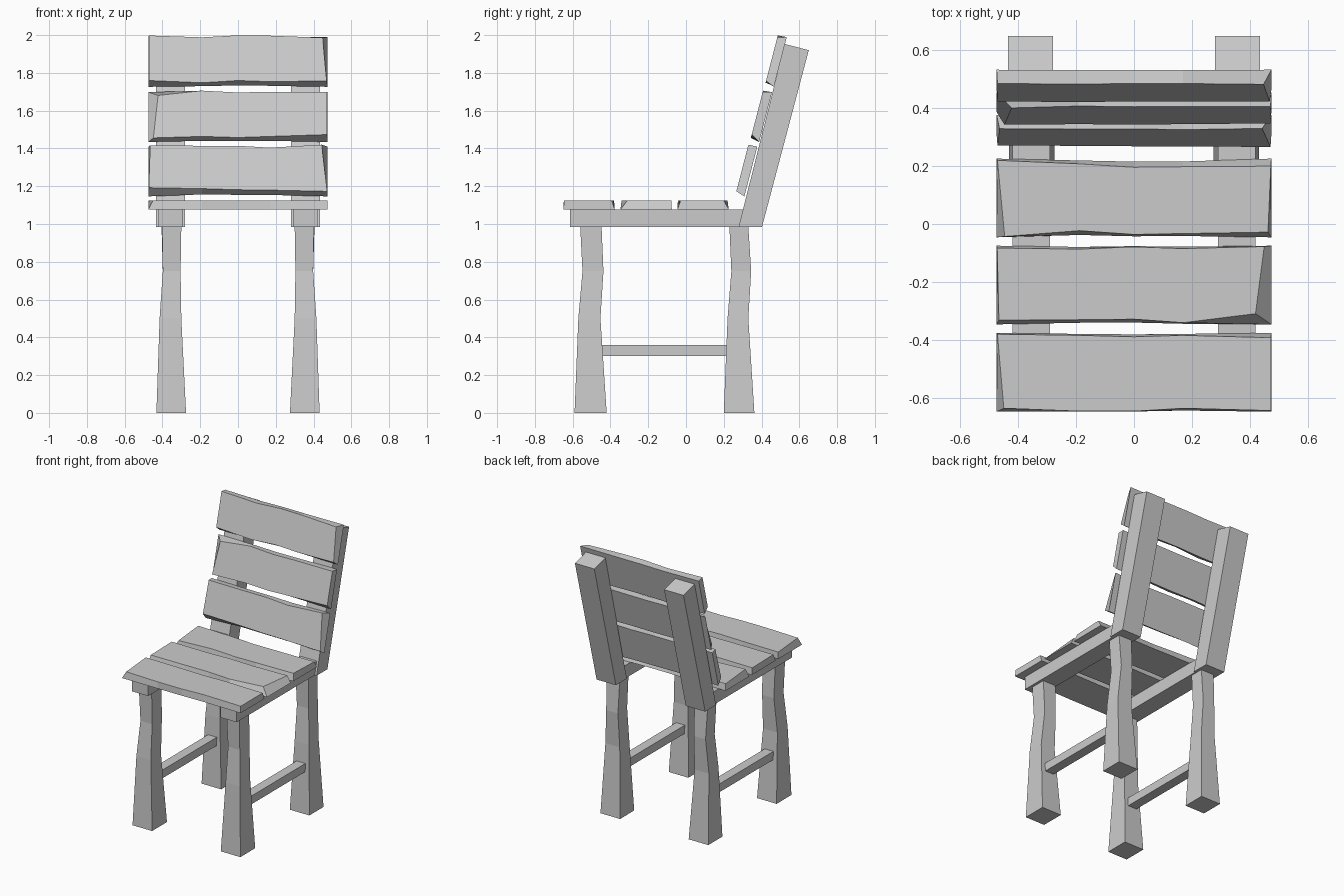
import bpy, bmesh, math
from mathutils import Matrix

if "Cube" in bpy.data.objects:
    bpy.data.objects.remove(bpy.data.objects["Cube"])

TILT = math.radians(75.5)


def loft(name, rings, matrix=None):
    """Join a row of 4-point rings into a closed, flat-shaded solid."""
    bm = bmesh.new()
    rows = [[bm.verts.new(p) for p in ring] for ring in rings]
    for a, b in zip(rows, rows[1:]):
        for i in range(4):
            j = (i + 1) % 4
            bm.faces.new((a[i], a[j], b[j], b[i]))
    bm.faces.new(rows[0])
    bm.faces.new(rows[-1])
    bmesh.ops.recalc_face_normals(bm, faces=bm.faces)
    me = bpy.data.meshes.new(name)
    bm.to_mesh(me)
    bm.free()
    ob = bpy.data.objects.new(name, me)
    bpy.context.collection.objects.link(ob)
    if matrix is not None:
        ob.matrix_world = matrix
    return ob


def mirror(ob):
    ob.modifiers.new("Mirror", 'MIRROR')
    return ob


def rect(x0, x1, y0, y1, z):
    return [(x0, y0, z), (x1, y0, z), (x1, y1, z), (x0, y1, z)]


def prism(name, x0, x1, profile):
    """Extrude a 4-point (y, z) profile along x."""
    return mirror(loft(name, [[(x, y, z) for y, z in profile] for x in (x0, x1)]))


def slat(name, y, z, angle, low, high, ends):
    """Rough plank: worn top edges inset by low/high at five stations.
    ends = left-low, left-high, right-low, right-high insets."""
    hx, hy, hz = 0.475, 0.136, 0.024
    ll, lh, rl, rh = ends
    xs = (-hx, -0.19, 0.0, 0.17, hx)
    x_low = (-hx + ll,) + xs[1:4] + (hx - rl,)
    x_high = (-hx + lh,) + xs[1:4] + (hx - rh,)
    rings = []
    for i, x in enumerate(xs):
        k = 0.35 if 0 < i < 4 else 0
        rings.append([(x, -hy + k * low[i], -hz), (x, hy - k * high[i], -hz),
                      (x_high[i], hy - high[i], hz), (x_low[i], -hy + low[i], hz)])
    loft(name, rings, Matrix.Translation((0, y, z)) @ Matrix.Rotation(angle, 4, 'X'))


# Legs: crooked, flaring to the foot
FRONT = [(0, .275, .432, -.59, -.42), (.5, .30, .415, -.57, -.453),
         (.75, .304, .398, -.548, -.437), (.985, .30, .402, -.56, -.447)]
BACK = [(0, .275, .432, .20, .362), (.5, .30, .415, .22, .33),
        (.75, .304, .398, .24, .345), (.985, .30, .405, .23, .33)]
for name, rows in (("front_leg", FRONT), ("back_leg", BACK)):
    mirror(loft(name, [rect(*r[1:], r[0]) for r in rows]))

# Side rails, leg stretchers and leaning back posts
prism("seat_rail", .29, .42, [(-.615, .983), (.32, .983), (.32, 1.077), (-.615, 1.077)])
prism("stretcher", .32, .39, [(-.46, .30), (.225, .30), (.225, .36), (-.46, .36)])
prism("back_post", .28, .435, [(.278, .983), (.402, .983), (.65, 1.92), (.523, 1.953)])

# Seat slats, front to back
slat("seat_slat_front", -.513, 1.101, 0,
     (.012, .002, .002, .012, .004), (.004, .008, .013, .008, .016), (.025, .003, .002, .002))
slat("seat_slat_middle", -.211, 1.101, 0,
     (.015, .016, .018, .006, .037), (.008, .012, .004, .010, .003), (.008, .002, .055, .025))
slat("seat_slat_rear", .090, 1.101, 0,
     (.003, .023, .010, .013, .018), (.006, .018, .030, .028, .026), (.028, .003, .012, .002))

# Backrest slats, bottom to top
slat("back_slat_lower", .320, 1.284, TILT,
     (.035, .030, .024, .022, .015), (.006, .008, .008, .018, .002), (.003, .010, .003, .032))
slat("back_slat_middle", .398, 1.572, TILT,
     (.010, .018, .012, .018, .028), (.030, .004, .014, .010, .010), (.027, .052, .004, .003))
slat("back_slat_upper", .476, 1.864, TILT,
     (.022, .010, .022, .016, .020), (.004, .014, .003, .005, .016), (.003, .003, .006, .027))
